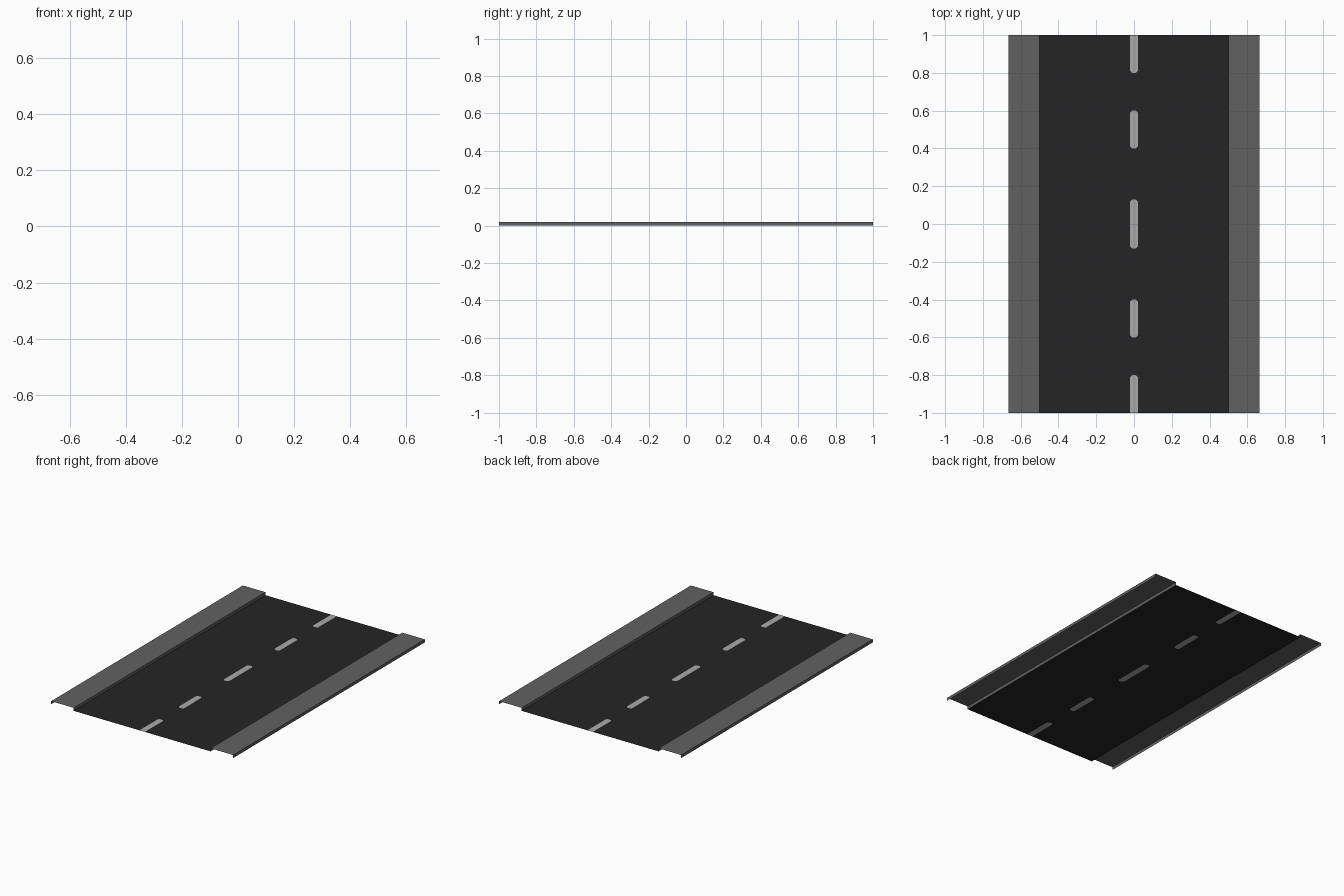
import bpy

if "Cube" in bpy.data.objects:
    bpy.data.objects.remove(bpy.data.objects["Cube"])

ROAD_HALF, WALK_HALF, LENGTH_HALF = 0.5, 0.665, 1.0
KERB = 0.02              # pavement height
DASH, TIP = 0.02, 0.01   # dash half width, chamfer size
DASHES = [(-1.0, -0.8), (-0.6, -0.4), (-0.13, 0.13), (0.4, 0.6), (0.8, 1.0)]


def material(name, grey):
    m = bpy.data.materials.new(name)
    m.diffuse_color = (grey, grey, grey, 1)
    m.use_nodes = True
    m.node_tree.nodes["Principled BSDF"].inputs["Base Color"].default_value = m.diffuse_color
    return m


asphalt = material("asphalt", 0.018)
paving = material("paving", 0.12)
paint = material("dash_paint", 0.40)


def sheet(name, polys, mat):
    """Open flat-shaded sheet from polygons."""
    verts, faces = [], []
    for p in polys:
        faces.append(list(range(len(verts), len(verts) + len(p))))
        verts += p
    me = bpy.data.meshes.new(name)
    me.from_pydata(verts, [], faces)
    me.materials.append(mat)
    ob = bpy.data.objects.new(name, me)
    bpy.context.collection.objects.link(ob)
    return ob


def strip(a, b):
    """Quad swept along y between two (x, z) profile points."""
    L = LENGTH_HALF
    return [(a[0], -L, a[1]), (b[0], -L, b[1]), (b[0], L, b[1]), (a[0], L, a[1])]


def end_line(y, tip):
    """Left-to-right end of a dash; tip is the chamfer direction."""
    if abs(y) >= LENGTH_HALF:
        return [(-DASH, y, 0), (DASH, y, 0)]
    return [(-DASH, y - tip * TIP, 0), (-DASH + TIP, y, 0),
            (DASH - TIP, y, 0), (DASH, y - tip * TIP, 0)]


# Centre line dashes, and the asphalt gaps cut to fit between them
dashes = [end_line(a, -1) + end_line(b, 1)[::-1] for a, b in DASHES]
gaps = [end_line(p[1], 1) + end_line(n[0], -1)[::-1]
        for p, n in zip(DASHES, DASHES[1:])]
sheet("centre_dashes", dashes, paint)

# Road surface
lanes = [strip((-ROAD_HALF, 0), (-DASH, 0)), strip((DASH, 0), (ROAD_HALF, 0))]
sheet("road", lanes + gaps, asphalt)

# Raised pavements: inner kerb, top, outer kerb, open at the ends
for side, name in ((1, "right_pavement"), (-1, "left_pavement")):
    profile = [(side * ROAD_HALF, 0), (side * ROAD_HALF, KERB),
               (side * WALK_HALF, KERB), (side * WALK_HALF, 0)][::side]
    if side < 0:  # keep left-to-right order so normals face outward
        profile = sorted(profile, key=lambda p: p[0])
        profile = [(-WALK_HALF, 0), (-WALK_HALF, KERB),
                   (-ROAD_HALF, KERB), (-ROAD_HALF, 0)]
    sheet(name, [strip(a, b) for a, b in zip(profile, profile[1:])], paving)
